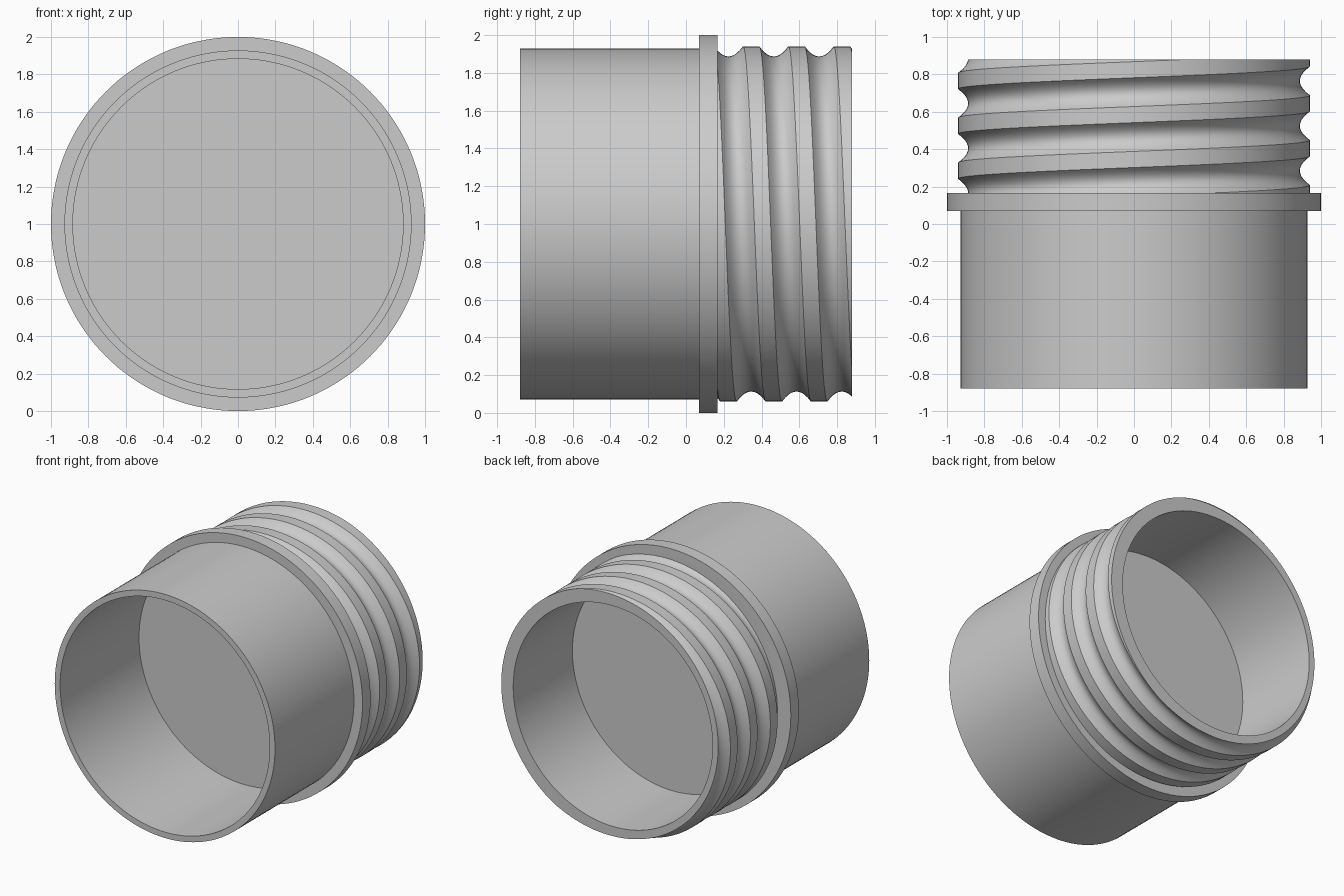
import bpy, bmesh, math

if "Cube" in bpy.data.objects:
    bpy.data.objects.remove(bpy.data.objects["Cube"])

grey = bpy.data.materials.new("plain_grey")
grey.use_nodes = True
colour = (0.6, 0.6, 0.6, 1)
grey.diffuse_color = colour
grey.node_tree.nodes["Principled BSDF"].inputs["Base Color"].default_value = colour

SIDES = 144
BACK, FLANGE_FRONT, FLANGE_BACK = 0.88, 0.07, 0.167
PITCH, CREST_HALF = 0.24, 0.043
CREST_R, ROOT_R = 0.94, 0.887
FIRST_CREST = 0.285          # crest position on the -x side


def sweep(name, column):
    """Turn column(angle) -> [(radius, y), ...] round the y axis."""
    bm = bmesh.new()
    previous = None
    for i in range(SIDES + 1):
        a = 2 * math.pi * i / SIDES
        verts = [bm.verts.new((r * math.cos(a), y, 1 + r * math.sin(a)))
                 for r, y in column(a)]
        if previous:
            for k in range(len(verts) - 1):
                bm.faces.new((previous[k], previous[k + 1], verts[k + 1], verts[k]))
        previous = verts
    bmesh.ops.remove_doubles(bm, verts=bm.verts, dist=0.00005)
    bmesh.ops.recalc_face_normals(bm, faces=bm.faces)
    mesh = bpy.data.meshes.new(name)
    bm.to_mesh(mesh)
    bm.free()
    obj = bpy.data.objects.new(name, mesh)
    bpy.context.collection.objects.link(obj)
    mesh.materials.append(grey)
    bpy.ops.object.select_all(action="DESELECT")
    obj.select_set(True)
    bpy.context.view_layer.objects.active = obj
    bpy.ops.object.shade_smooth_by_angle(angle=math.radians(30))
    return obj


# Front sleeve, flange and front of the dividing wall
def sleeve_column(angle):
    inner, outer, flange = 0.883, 0.928, 1.0
    return [(0, FLANGE_FRONT), (inner, FLANGE_FRONT), (inner, -BACK), (outer, -BACK),
            (outer, FLANGE_FRONT), (flange, FLANGE_FRONT), (flange, FLANGE_BACK),
            (0.86, FLANGE_BACK), (0, 0.14)]


def thread_radius(y, angle):
    """Flat crests with rounded valleys, winding backwards as angle falls."""
    crest = FIRST_CREST + PITCH * (0.5 - angle / (2 * math.pi))
    to_valley = abs((y - crest) % PITCH - PITCH / 2)
    t = min(1, to_valley / (PITCH / 2 - CREST_HALF))
    return ROOT_R + (CREST_R - ROOT_R) * t * t


# Threaded neck with bore and back of the dividing wall
def neck_column(angle):
    steps = 10
    valley = PITCH / 2 - CREST_HALF
    offsets = [-valley + 2 * valley * k / steps for k in range(steps + 1)]
    crest = FIRST_CREST + PITCH * (0.5 - angle / (2 * math.pi))
    points = [(0, 0.12)]
    for turn in range(-3, 6):
        for offset in offsets:
            y = crest + (turn + 0.5) * PITCH + offset
            y = min(BACK, max(FLANGE_BACK, y))
            points.append((thread_radius(y, angle), y))
    bore = 0.84
    return points + [(bore, BACK), (bore, FLANGE_BACK), (0, FLANGE_BACK)]


sweep("sleeve_with_flange", sleeve_column)
sweep("threaded_neck", neck_column)
